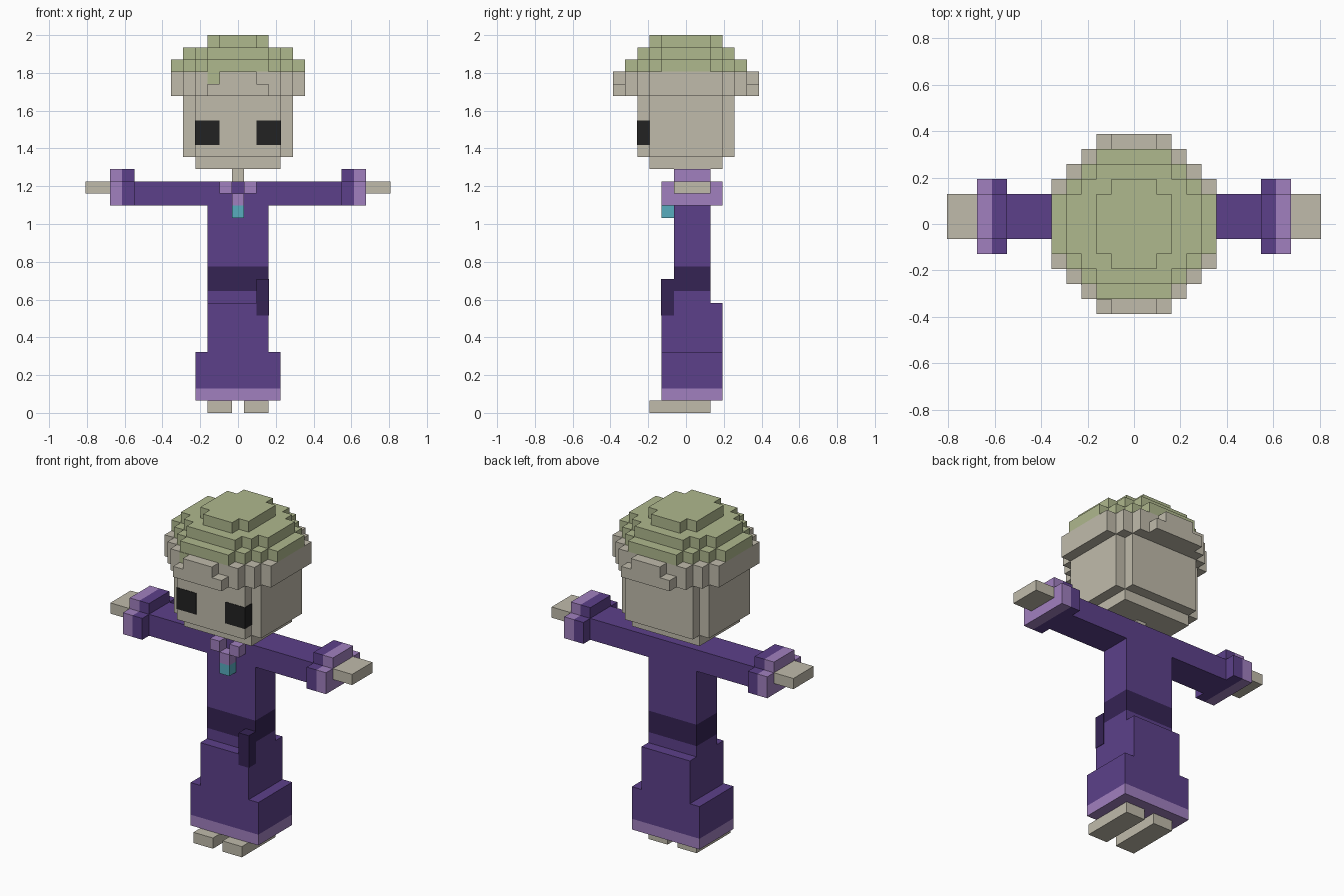
import bpy
import bmesh

if "Cube" in bpy.data.objects:
    bpy.data.objects.remove(bpy.data.objects["Cube"], do_unlink=True)

U = 2 / 31  # edge of one block


def material(name, rgb):
    linear = [((c / 255 + 0.055) / 1.055) ** 2.4 for c in rgb] + [1]
    mat = bpy.data.materials.new(name)
    mat.use_nodes = True
    mat.diffuse_color = linear
    mat.node_tree.nodes["Principled BSDF"].inputs["Base Color"].default_value = linear
    return mat


SKIN = material("beige skin", (192, 187, 171))
HAIR = material("pale green", (175, 184, 141))
CLOTH = material("purple cloth", (92, 64, 138))
TRIM = material("light purple trim", (161, 128, 191))
LEATHER = material("dark purple belt", (53, 35, 84))
GEM = material("teal gem", (88, 172, 190))
BLACK = material("black eye", (34, 34, 34))


def prism(name, outline, z0, z1, mat):
    """Extrude an outline, given in blocks, from z0 to z1."""
    bm = bmesh.new()
    face = bm.faces.new([bm.verts.new((x * U, y * U, z0 * U)) for x, y in outline])
    top = bmesh.ops.extrude_face_region(bm, geom=[face])["geom"]
    verts = [v for v in top if isinstance(v, bmesh.types.BMVert)]
    bmesh.ops.translate(bm, verts=verts, vec=(0, 0, (z1 - z0) * U))
    bmesh.ops.recalc_face_normals(bm, faces=bm.faces)
    mesh = bpy.data.meshes.new(name)
    bm.to_mesh(mesh)
    bm.free()
    mesh.materials.append(mat)
    obj = bpy.data.objects.new(name, mesh)
    bpy.context.collection.objects.link(obj)
    return obj


def box(name, x, y, z, mat):
    outline = [(x[0], y[0]), (x[1], y[0]), (x[1], y[1]), (x[0], y[1])]
    return prism(name, outline, z[0], z[1], mat)


def pair(name, x, y, z, mat):
    box("left_" + name, x, y, z, mat)
    box("right_" + name, (-x[1], -x[0]), y, z, mat)


def stepped(name, steps, z0, z1, mat):
    """Four-way mirrored stair outline; steps are half widths and half depths."""
    quarter = [(steps[0][0], steps[0][1])]
    for (ax, ay), (bx, by) in zip(steps, steps[1:]):
        quarter += [(ax, by), (bx, by)]
    half = quarter + [(x, -y) for x, y in reversed(quarter)]
    # the first corner of each step run is already its outer corner
    outline = half + [(-x, -y) for x, y in half]
    return prism(name, outline, z0, z1, mat)


# Head
stepped("chin", [(3.5, 3)], 20, 21, SKIN)
stepped("head", [(3.5, 4), (4.5, 3)], 21, 26, SKIN)
box("neck", (-0.5, 0.5), (0, 1), (19, 20), SKIN)
pair("eye", (1.5, 3.54), (-4.04, -3), (22, 24), BLACK)

# Hair, from brim to crown
stepped("brim_lower", [(2.5, 6), (3.5, 5), (4.5, 4), (5.5, 3)], 26, 27, SKIN)
stepped("brim_upper", [(1.5, 6), (3.5, 5), (4.5, 4), (5.5, 3)], 27, 28, SKIN)
box("fringe_lock", (-2.5, -1.5), (-5.05, -4), (27, 28), HAIR)
stepped("hair_lower", [(2.5, 5), (3.5, 4), (4.5, 3), (5.5, 2)], 28, 29, HAIR)
stepped("hair_middle", [(2.5, 4), (3.5, 3), (4.5, 2)], 29, 30, HAIR)
stepped("hair_crown", [(1.5, 3), (2.5, 2)], 30, 31, HAIR)

# Torso and arms
BODY = (-1, 2)
WIDE = (-2, 3)
box("shoulders", (-8.5, 8.5), BODY, (17, 19), CLOTH)
box("torso", (-2.5, 2.5), BODY, (12, 17), CLOTH)
box("belt", (-2.5, 2.5), BODY, (10, 12), LEATHER)
for part, x, mat in (("cuff", (8.5, 9.5), CLOTH), ("cuff_trim", (9.5, 10.5), TRIM)):
    pair(part, x, WIDE, (17, 19), mat)
    pair(part + "_top", x, BODY, (19, 20), mat)
pair("hand", (10.5, 12.5), BODY, (18, 19), SKIN)

# Collar and pendant
FRONT = (-2, -1)
pair("collar", (0.5, 1.5), FRONT, (18, 19), TRIM)
box("collar_point", (-0.5, 0.5), FRONT, (17, 18), TRIM)
box("pendant", (-0.5, 0.5), FRONT, (16, 17), GEM)

# Robe skirt
box("waist", (-2.5, 2.5), BODY, (9, 10), CLOTH)
box("skirt", (-2.5, 2.5), WIDE, (5, 9), CLOTH)
box("skirt_flare", (-3.5, 3.5), WIDE, (2, 5), CLOTH)
box("hem", (-3.5, 3.5), WIDE, (1, 2), TRIM)
box("belt_pouch", (1.5, 2.54), (-2.04, -1), (8, 11), LEATHER)

# Feet
pair("foot", (0.5, 2.5), (-3, 2), (0, 1), SKIN)
